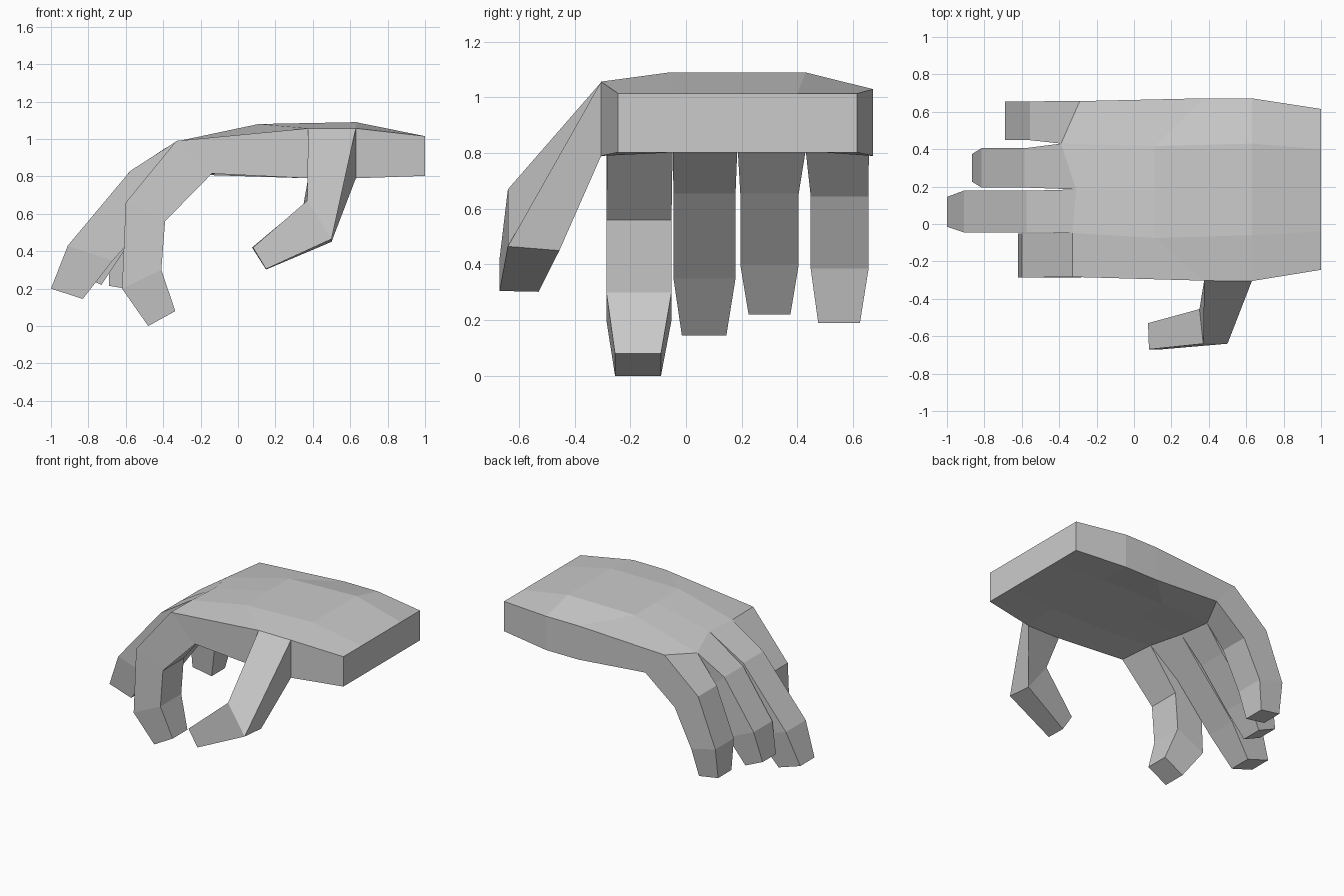
import bpy, bmesh

if "Cube" in bpy.data.objects:
    bpy.data.objects.remove(bpy.data.objects["Cube"])


def loft(name, rings, cap_start=False, cap_end=True, skip=()):
    """Skin a list of closed rings; skip = (ring, side) faces left open."""
    bm = bmesh.new()
    vs = [[bm.verts.new(p) for p in ring] for ring in rings]
    n = len(rings[0])
    for i in range(len(vs) - 1):
        for j in range(n):
            if (i, j) not in skip:
                k = (j + 1) % n
                bm.faces.new((vs[i][j], vs[i][k], vs[i + 1][k], vs[i + 1][j]))
    if cap_start:
        bm.faces.new(vs[0])
    if cap_end:
        bm.faces.new(vs[-1])
    bmesh.ops.recalc_face_normals(bm, faces=bm.faces)
    me = bpy.data.meshes.new(name)
    bm.to_mesh(me)
    bm.free()
    ob = bpy.data.objects.new(name, me)
    bpy.context.collection.objects.link(ob)
    return ob


# Palm: five columns across, sections from wrist to knuckles
def section(xs, ys, tops, edge_low, mid_low):
    """Ring with separate edge and middle x, and a slightly hollow underside."""
    x = (xs[0],) + (xs[1],) * 3 + (xs[0],)
    low = (edge_low,) + (mid_low,) * 3 + (edge_low,)
    return list(zip(x, ys, tops)) + list(zip(x, ys, low))[::-1]


wrist = section((1, 1), (-.245, -.04, .18, .40, .615), (1.015,) * 5, .803, .803)
heel = section((.63, .63), (-.305, -.06, .18, .43, .672), (1.057, 1.09, 1.09, 1.09, 1.03), .79, .807)
middle = section((.375, .11), (-.303, -.075, .18, .417, .672), (1.057, 1.08, 1.08, 1.08, 1.03), .79, .82)
knuckle_y = (-.283, -.048, .185, .43, .657)
knuckle_top = list(zip((-.33, -.33, -.31, -.39, -.29), knuckle_y, (.99, .987, .99, .95, .995)))
knuckle_low = list(zip((-.14, -.18, -.24, -.25, -.14), knuckle_y, (.815, .83, .83, .81, .83)))
loft("palm", [wrist, heel, middle, knuckle_top + knuckle_low[::-1]],
     cap_start=True, cap_end=False, skip={(1, 9)})

# Fingers: (y range, tip y range, (top x, top z, under x, under z) at each joint)
fingers = {
    "index_finger": ((-.286, -.052), (-.255, -.09),
                     [(-.60, .66, -.39, .56), (-.62, .20, -.41, .30), (-.48, 0, -.335, .08)]),
    "middle_finger": ((-.045, .178), (-.015, .145),
                      [(-.575, .83, -.40, .655), (-.91, .43, -.67, .35), (-1.0, .20, -.83, .145)]),
    "ring_finger": ((.195, .405), (.225, .375),
                    [(-.585, .82, -.40, .655), (-.815, .49, -.61, .40), (-.865, .28, -.73, .22)]),
    "little_finger": ((.448, .656), (.475, .625),
                      [(-.555, .77, -.37, .645), (-.69, .43, -.50, .385), (-.69, .215, -.54, .19)]),
}
for i, (name, (span, tip, joints)) in enumerate(fingers.items()):
    rings = [[knuckle_top[i], knuckle_top[i + 1], knuckle_low[i + 1], knuckle_low[i]]]
    for k, (tx, tz, ux, uz) in enumerate(joints):
        a, b = tip if k == 2 else span
        rings.append([(tx, a, tz), (tx, b, tz), (ux, b, uz), (ux, a, uz)])
    loft(name, rings)

# Thumb: grows out of the open side of the palm
loft("thumb", [
    [middle[0], heel[0], heel[9], middle[9]],
    [(.37, -.64, .67), (.50, -.64, .465), (.50, -.455, .45), (.35, -.455, .65)],
    [(.08, -.67, .42), (.15, -.67, .305), (.15, -.53, .302), (.075, -.53, .42)],
])
